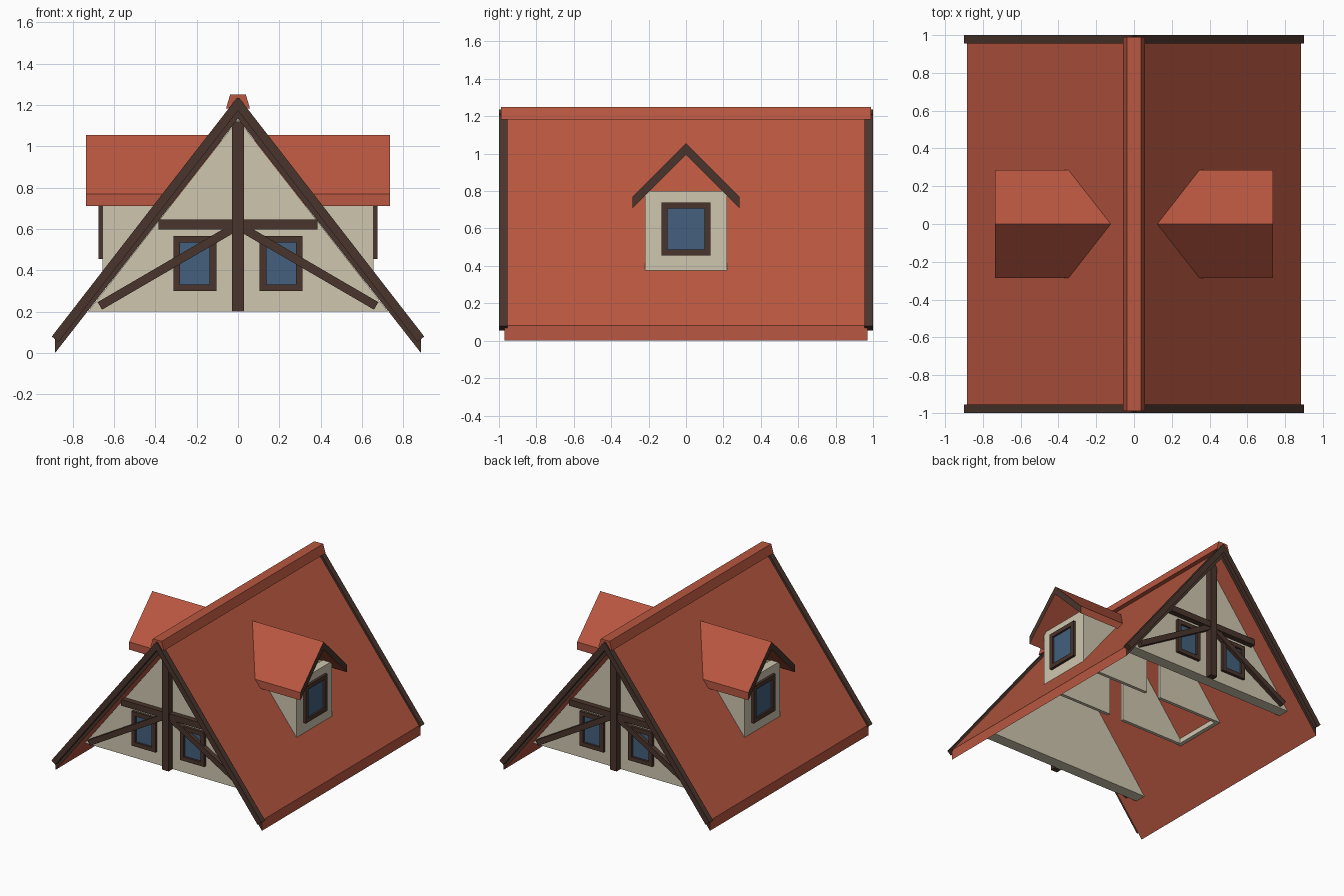
import bpy, bmesh, math
from mathutils import Vector

if "Cube" in bpy.data.objects:
    bpy.data.objects.remove(bpy.data.objects["Cube"])


def material(name, rgb):
    m = bpy.data.materials.new(name)
    m.diffuse_color = (*rgb, 1)
    m.use_nodes = True
    m.node_tree.nodes["Principled BSDF"].inputs["Base Color"].default_value = m.diffuse_color
    return m


RED = material("roof red", (0.48, 0.095, 0.052))
CREAM = material("plaster cream", (0.62, 0.565, 0.43))
TIMBER = material("dark timber", (0.068, 0.035, 0.025))
GLASS = material("window blue", (0.056, 0.118, 0.205))


def prism(name, pts, axis, a, b, mat, end_mat=None):
    """Extrude a 2D profile from a to b. Axis 'y': points are (x, z); axis 'x': points are (y, z)."""
    def place(p, t):
        return (p[0], t, p[1]) if axis == 'y' else (t, p[0], p[1])
    bm = bmesh.new()
    v0 = [bm.verts.new(place(p, a)) for p in pts]
    v1 = [bm.verts.new(place(p, b)) for p in pts]
    n = len(pts)
    ends = [bm.faces.new(v0), bm.faces.new(v1)]
    for i in range(n):
        j = (i + 1) % n
        bm.faces.new((v0[i], v0[j], v1[j], v1[i]))
    if end_mat:
        for f in ends:
            f.material_index = 1
    bmesh.ops.recalc_face_normals(bm, faces=bm.faces)
    me = bpy.data.meshes.new(name)
    bm.to_mesh(me)
    bm.free()
    me.materials.append(mat)
    if end_mat:
        me.materials.append(end_mat)
    ob = bpy.data.objects.new(name, me)
    bpy.context.collection.objects.link(ob)
    return ob


def rect(u0, u1, z0, z1):
    return [(u0, z0), (u1, z0), (u1, z1), (u0, z1)]


def beam(name, p, q, width, a, b):
    """Square-cut timber between two points of the gable plane."""
    p, q = Vector(p), Vector(q)
    d = (q - p).normalized() * width / 2
    s = Vector((-d.y, d.x))
    return prism(name, [p + s, q + s, q - s, p - s], 'y', a, b, TIMBER)


def window(name, axis, u0, u1, z0, z1, wall, out, bar=0.032):
    """Four frame bars and a pane on a wall plane, standing proud by out."""
    bars = [rect(u0, u0 + bar, z0, z1), rect(u1 - bar, u1, z0, z1),
            rect(u0 + bar, u1 - bar, z0, z0 + bar), rect(u0 + bar, u1 - bar, z1 - bar, z1)]
    for r in bars:
        prism(name + "_frame", r, axis, wall, wall + out, TIMBER)
    prism(name + "_pane", rect(u0 + bar, u1 - bar, z0 + bar, z1 - bar), axis,
          wall, wall + out * 0.3, GLASS)


def chevron(half, eave, thick, slope):
    """Inverted V roof section with plumb-cut eaves; eave is the lower edge height."""
    top = eave + half * slope
    return [(-half, eave), (0, top), (half, eave),
            (half, eave + thick), (0, top + thick), (-half, eave + thick)]


# Main roof with dark gable ends, and ridge cap
SLOPE = 1.28
prism("main_roof", chevron(0.885, 0.0, 0.08, SLOPE), 'y', -0.97, 0.97, RED, TIMBER)
prism("ridge_cap", [(-0.058, 1.182), (0.058, 1.182), (0.038, 1.25), (-0.038, 1.25)],
      'y', -0.99, 0.99, RED)

# Both gables
for side, s in (("front", -1), ("back", 1)):
    wall = 0.84 * s
    prism(side + "_gable_wall", [(-0.726, 0.2), (0.726, 0.2), (0, 1.13)], 'y',
          0.75 * s, wall, CREAM)
    prism(side + "_post", rect(-0.028, 0.028, 0.2, 1.12), 'y', wall, 0.89 * s, TIMBER)
    prism(side + "_cross_beam", rect(-0.385, 0.385, 0.597, 0.645), 'y', wall, 0.882 * s, TIMBER)
    for m in (-1, 1):
        beam(side + "_brace", (0, 0.617), (0.668 * m, 0.228), 0.042, wall, 0.875 * s)
        beam(side + "_barge_board", (-0.012 * m, 1.222), (0.884 * m, 0.067), 0.042,
             0.955 * s, 1.0 * s)
        lo, hi = sorted((0.105 * m, 0.312 * m))
        window(side + "_window", 'y', lo, hi, 0.30, 0.567, wall, 0.022 * s)

# Dormers on both slopes
for side, s in (("left", -1), ("right", 1)):
    prism(side + "_dormer_roof", chevron(0.285, 0.71, 0.06, 1.0), 'x',
          0.08 * s, 0.735 * s, RED, TIMBER)
    prism(side + "_dormer_wall",
          [(-0.218, 0.34), (0.218, 0.34), (0.218, 0.778), (0.195, 0.8), (-0.195, 0.8), (-0.218, 0.778)],
          'x', 0.59 * s, 0.655 * s, CREAM)
    for m in (-1, 1):
        prism(side + "_dormer_cheek", rect(0.193 * m, 0.218 * m, 0.34, 0.785), 'x',
              0.06 * s, 0.59 * s, CREAM)
    window(side + "_dormer_window", 'x', -0.132, 0.132, 0.455, 0.74, 0.655 * s, 0.02 * s)
